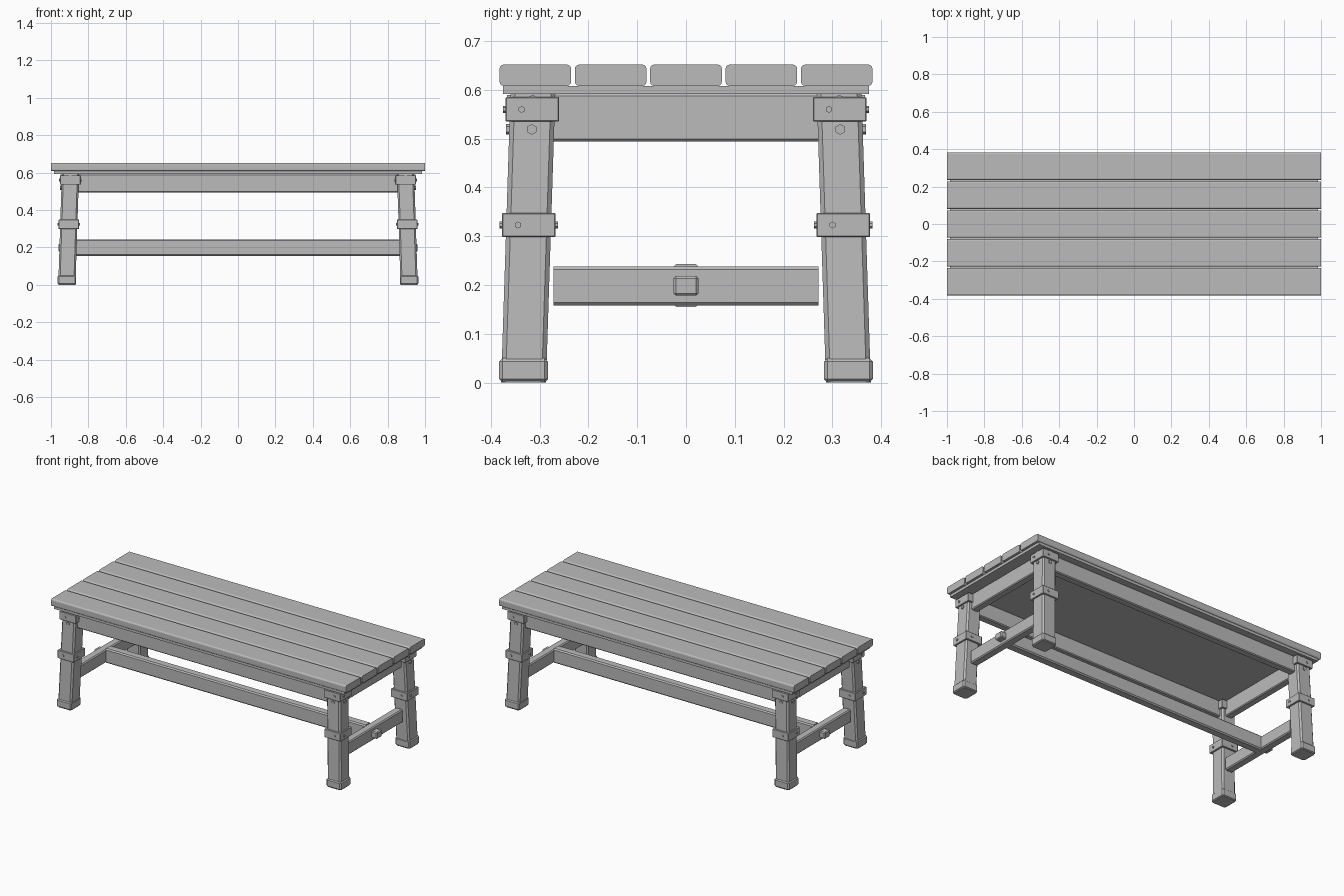
import bpy, bmesh
from mathutils import Matrix, Vector

cube = bpy.data.objects.get("Cube")
if cube:
    bpy.data.objects.remove(cube, do_unlink=True)

grey = bpy.data.materials.new("plain_grey")
grey.use_nodes = True
GREY = (0.5, 0.5, 0.5, 1)
grey.diffuse_color = GREY
grey.node_tree.nodes["Principled BSDF"].inputs["Base Color"].default_value = GREY


def finish(name, bm):
    mesh = bpy.data.meshes.new(name)
    bmesh.ops.recalc_face_normals(bm, faces=bm.faces)
    bm.to_mesh(mesh)
    bm.free()
    mesh.materials.append(grey)
    obj = bpy.data.objects.new(name, mesh)
    bpy.context.collection.objects.link(obj)
    return obj


def box(name, centre, size, chamfer=0, axis=None, segments=1, lean=None):
    """Block whose edges along one axis are chamfered; lean slides its top."""
    bm = bmesh.new()
    bmesh.ops.create_cube(bm, size=1)
    bmesh.ops.scale(bm, vec=size, verts=bm.verts)
    if chamfer:
        edges = [e for e in bm.edges if axis is None or
                 abs((e.verts[0].co - e.verts[1].co)[axis]) > 1e-4]
        bmesh.ops.bevel(bm, geom=edges, offset=chamfer, segments=segments,
                        profile=0.5, affect='EDGES')
    if lean:
        for v in bm.verts:
            t = v.co.z / size[2] + 0.5
            v.co.x += lean[0] * t
            v.co.y += lean[1] * t
    bmesh.ops.translate(bm, vec=centre, verts=bm.verts)
    return finish(name, bm)


def bolt(name, centre, axis, radius, length):
    """Hexagonal bolt whose shaft runs along x or y."""
    bm = bmesh.new()
    direction = Vector((1, 0, 0)) if axis == 0 else Vector((0, 1, 0))
    turn = direction.to_track_quat('Z', 'Y').to_matrix().to_4x4()
    bmesh.ops.create_cone(bm, cap_ends=True, segments=6, radius1=radius,
                          radius2=radius, depth=length,
                          matrix=Matrix.Translation(centre) @ turn)
    return finish(name, bm)


# Table top: five rounded boards on a thin panel
for i in range(5):
    box(f"top_board_{i + 1}", (0, (i - 2) * 0.1545, 0.63), (2, 0.147, 0.044),
        0.009, axis=0, segments=3)
box("top_panel", (0, 0, 0.6), (1.97, 0.75, 0.016))

# Aprons and end stretchers
for s, side in ((-1, "front"), (1, "back")):
    box(f"{side}_apron", (0, s * 0.315, 0.543), (1.75, 0.045, 0.098), 0.005, axis=0)
for s, side in ((-1, "right"), (1, "left")):
    box(f"{side}_apron", (s * 0.897, 0, 0.543), (0.045, 0.56, 0.098), 0.005, axis=1)
    box(f"{side}_stretcher", (s * 0.9, 0, 0.198), (0.05, 0.544, 0.08), 0.006, axis=1)
    box(f"{side}_tenon", (s * 0.92, 0, 0.198), (0.08, 0.052, 0.04), 0.005)
box("long_stretcher", (0, 0, 0.199), (1.76, 0.054, 0.088), 0.007, axis=0)

# Leaning legs with feet, bands and bolts
FOOT_X, FOOT_Y = 0.915, 0.333
LEAN = 0.019
for sx, xname in ((-1, "right"), (1, "left")):
    for sy, yname in ((-1, "front"), (1, "back")):
        leg = f"{yname}_{xname}"

        def at(z):
            shift = LEAN * z / 0.592
            return sx * (FOOT_X - shift), sy * (FOOT_Y - shift)

        box(f"{leg}_leg", (sx * FOOT_X, sy * FOOT_Y, 0.296), (0.092, 0.092, 0.592),
            0.009, axis=2, lean=(-sx * LEAN, -sy * LEAN))
        box(f"{leg}_foot", (sx * FOOT_X, sy * FOOT_Y, 0.025), (0.1, 0.1, 0.05), 0.007)

        for z, label in ((0.56, "upper"), (0.323, "lower")):
            x, y = at(z)
            box(f"{leg}_{label}_band", (x, y, z), (0.11, 0.11, 0.05), 0.002)
            bolt(f"{leg}_{label}_band_bolt_x", (x, y - 0.022, z), 0, 0.007, 0.12)
            bolt(f"{leg}_{label}_band_bolt_y", (x + sx * 0.016, y, z), 1, 0.007, 0.12)

        # Larger bolts holding the aprons
        for z in (0.519, 0.579):
            x, y = at(z)
            bolt(f"{leg}_apron_bolt_x", (x + sx * 0.03, y, z), 0, 0.011, 0.045)
            bolt(f"{leg}_apron_bolt_y", (x, y + sy * 0.03, z), 1, 0.011, 0.045)
